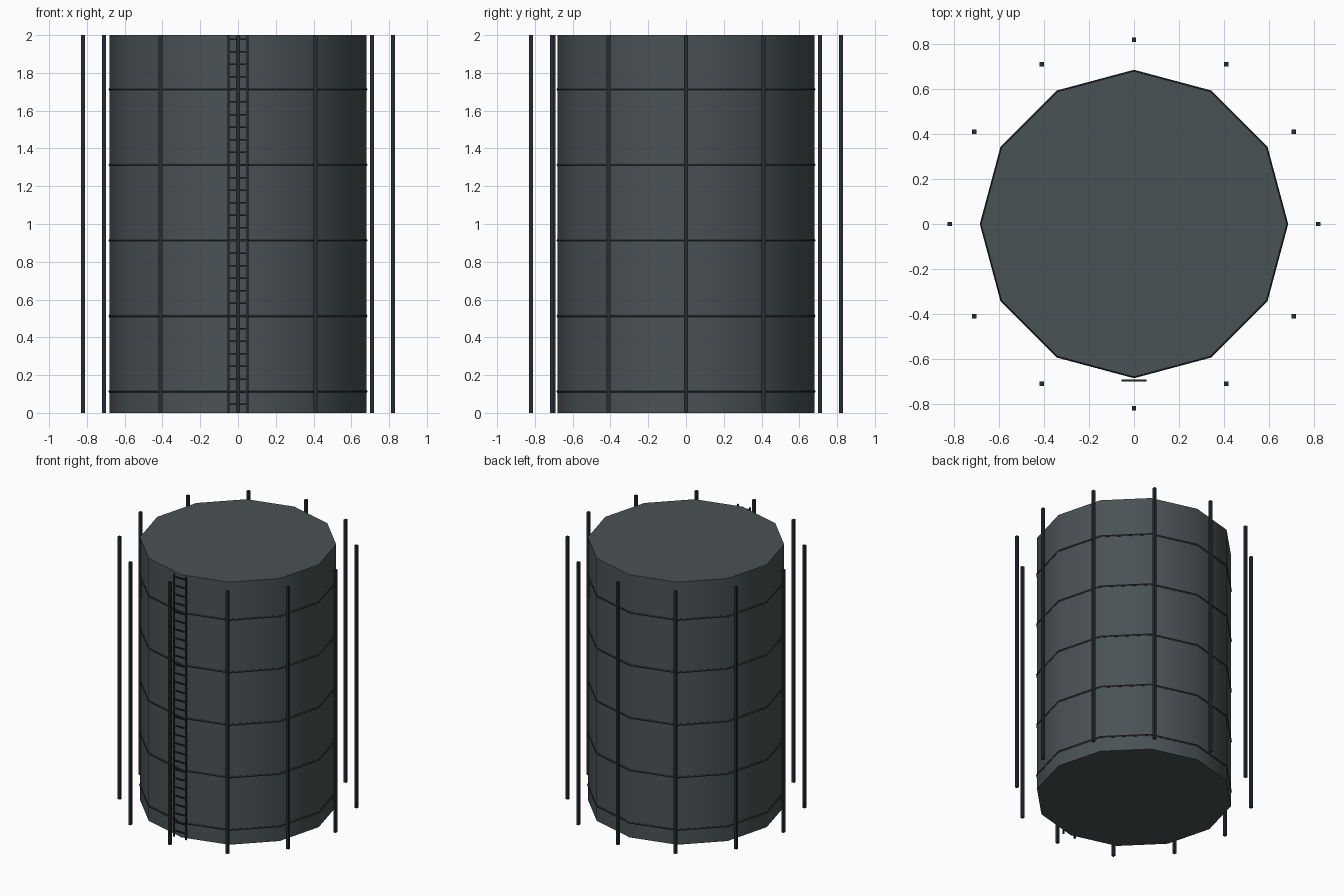
import bpy
from math import cos, sin, pi, radians

cube = bpy.data.objects.get("Cube")
if cube:
    bpy.data.objects.remove(cube, do_unlink=True)

SIDES = 12
HEIGHT = 2.0


def material(name, rgb):
    m = bpy.data.materials.new(name)
    m.use_nodes = True
    m.diffuse_color = (*rgb, 1)
    m.node_tree.nodes["Principled BSDF"].inputs["Base Color"].default_value = (*rgb, 1)
    return m


slate = material("slate grey", (0.068, 0.084, 0.090))
dark_steel = material("dark blue steel", (0.020, 0.026, 0.033))
ring_steel = material("dark grey steel", (0.026, 0.032, 0.035))
ladder_steel = material("ladder steel", (0.018, 0.022, 0.025))


def finish(name, mat, smooth=False):
    ob = bpy.context.object
    ob.name = name
    ob.data.materials.append(mat)
    if smooth:
        bpy.ops.object.shade_smooth_by_angle(angle=radians(40))
    return ob


def box(name, centre, size, mat):
    bpy.ops.mesh.primitive_cube_add(size=1, location=centre)
    ob = bpy.context.object
    ob.scale = size
    bpy.ops.object.transform_apply(location=False, rotation=False, scale=True)
    return finish(name, mat)


# Tank body, twelve sided with a corner facing the front
bpy.ops.mesh.primitive_cylinder_add(vertices=SIDES, radius=0.68, depth=HEIGHT,
                                    location=(0, 0, HEIGHT / 2))
finish("tank_body", slate, smooth=True)

# Hoops around the tank
for i in range(5):
    bpy.ops.mesh.primitive_torus_add(major_segments=SIDES, minor_segments=6,
                                     major_radius=0.678, minor_radius=0.008,
                                     location=(0, 0, 0.113 + 0.4 * i))
    finish(f"hoop_{i + 1}", ring_steel, smooth=True)

# Free-standing guide posts
for i in range(SIDES):
    a = 2 * pi * i / SIDES
    box(f"guide_post_{i + 1}", (0.82 * cos(a), 0.82 * sin(a), HEIGHT / 2),
        (0.02, 0.02, HEIGHT), dark_steel)

# Ladder on the front
for side, x in (("left", 0.05), ("right", -0.05)):
    box(f"ladder_rail_{side}", (x, -0.696, HEIGHT / 2), (0.01, 0.01, HEIGHT), ladder_steel)
for i in range(30):
    box(f"ladder_rung_{i + 1}", (0, -0.696, 0.046 + i / 15), (0.1, 0.008, 0.008), ladder_steel)
